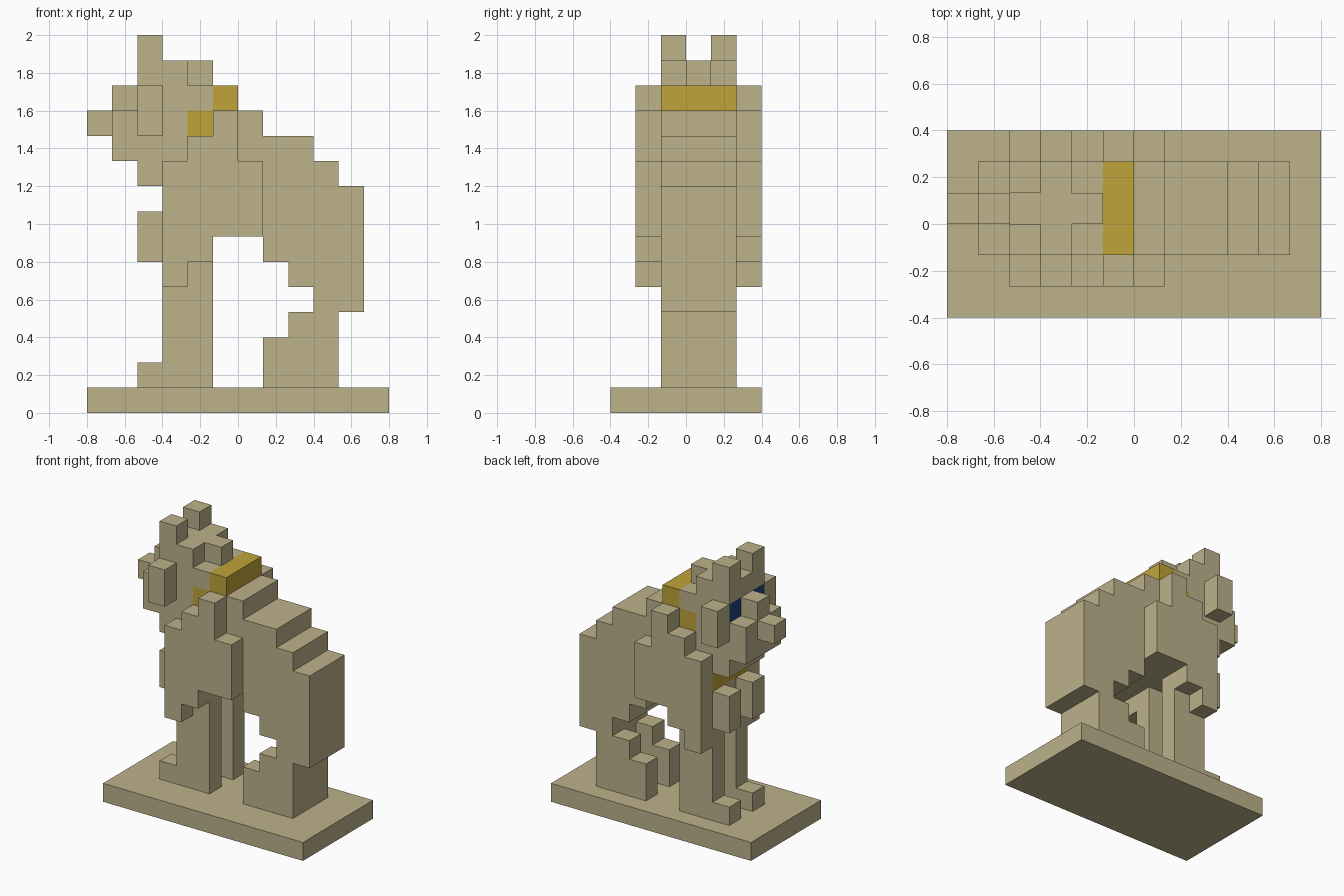
import bpy
import bmesh
from itertools import product
from mathutils import Vector

U = 2 / 15                      # edge of one block
ORIGIN = Vector((-6, -3, 0))    # grid corner, in blocks

if "Cube" in bpy.data.objects:
    bpy.data.objects.remove(bpy.data.objects["Cube"], do_unlink=True)


def material(name, rgb):
    m = bpy.data.materials.new(name)
    m.use_nodes = True
    m.diffuse_color = (*rgb, 1)
    m.node_tree.nodes["Principled BSDF"].inputs["Base Color"].default_value = (*rgb, 1)
    return m


sand = material("sandstone", (0.51, 0.445, 0.26))
gold = material("gold", (0.52, 0.37, 0.04))
navy = material("navy blue", (0.015, 0.055, 0.2))


def box(x, y, z):
    """Cells of a block range; each argument is (first, end)."""
    return set(product(range(*x), range(*y), range(*z)))


def part(name, mat, *boxes):
    """One flat-faced mesh made from the outer skin of the joined blocks."""
    cells = set().union(*boxes)
    bm = bmesh.new()
    for cell in cells:
        for axis, side in product(range(3), (0, 1)):
            near = list(cell)
            near[axis] += 2 * side - 1
            if tuple(near) in cells:
                continue
            corners = []
            for a, b in ((0, 0), (1, 0), (1, 1), (0, 1)):
                p = Vector(cell)
                p[axis] += side
                p[(axis + 1) % 3] += a
                p[(axis + 2) % 3] += b
                corners.append(bm.verts.new((p + ORIGIN) * U))
            bm.faces.new(corners if side else corners[::-1])
    bmesh.ops.remove_doubles(bm, verts=bm.verts, dist=U / 100)
    bmesh.ops.dissolve_limit(bm, angle_limit=0.01, verts=bm.verts, edges=bm.edges)
    mesh = bpy.data.meshes.new(name)
    bm.to_mesh(mesh)
    bm.free()
    mesh.materials.append(mat)
    bpy.context.collection.objects.link(bpy.data.objects.new(name, mesh))


CORE, MID = (2, 5), (3, 4)

# Plinth
part("plinth", sand, box((0, 12), (0, 6), (0, 1)))

# Arched torso with stepped back and heavy rump
part("torso", sand,
     box((4, 11), CORE, (7, 9)), box((3, 4), CORE, (7, 8)),
     box((3, 10), CORE, (9, 10)), box((4, 9), CORE, (10, 11)),
     box((5, 7), CORE, (11, 12)),
     box((7, 11), CORE, (6, 7)), box((8, 11), CORE, (5, 6)),
     box((9, 11), CORE, (4, 5)))

# Hind quarters joined at the rear
part("hind_base", sand, box((9, 10), CORE, (1, 4)))

# Collar around the neck
part("collar", gold, box((5, 6), CORE, (12, 13)),
     box((4, 5), CORE, (11, 12)), box((3, 4), CORE, (8, 9)))

# Head with chin, muzzle, nose, brow and crest
eye_cells = [box((2, 3), (y, y + 1), (12, 13)) for y in (2, 4)]
skull = box((2, 5), CORE, (12, 13)) - set().union(*eye_cells)
part("head", sand, skull,
     box((2, 3), CORE, (9, 10)), box((1, 4), CORE, (10, 12)),
     box((0, 1), MID, (11, 12)), box((1, 2), MID, (12, 13)),
     box((2, 4), CORE, (13, 14)), box((4, 5), MID, (13, 14)))

# Paired parts: inner column y, outer column o
for side, y, o in (("right", 2, 1), ("left", 4, 5)):
    inner, outer = (y, y + 1), (o, o + 1)
    part(side + "_ear", sand, box((2, 3), inner, (14, 15)))
    part(side + "_eye", navy, box((2, 3), inner, (12, 13)))
    part(side + "_cheek", sand, box((2, 3), outer, (11, 13)))
    part(side + "_chest_tuft", sand, box((2, 3), inner, (6, 8)))
    part(side + "_front_leg", sand, box((3, 5), inner, (1, 7)),
         box((2, 3), inner, (1, 2)))
    part(side + "_hind_foot", sand, box((7, 9), inner, (1, 3)),
         box((8, 9), inner, (3, 4)))
    part(side + "_shoulder", sand,
         box((3, 7), outer, (7, 10)), box((4, 6), outer, (10, 11)),
         box((5, 6), outer, (11, 12)), box((3, 5), outer, (6, 7)),
         box((3, 4), outer, (5, 6)))
